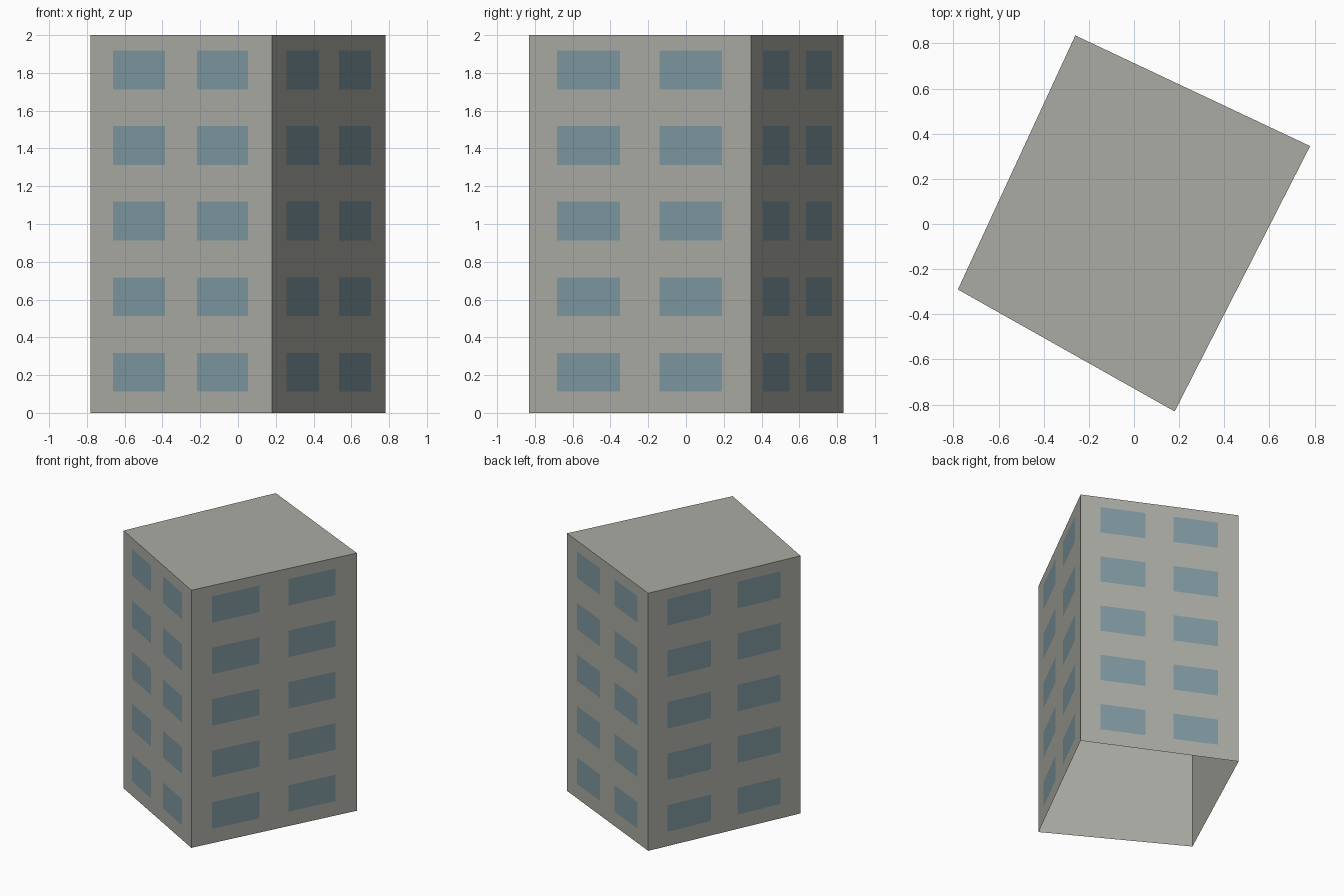
import bpy
import bmesh
from mathutils import Vector

cube = bpy.data.objects.get("Cube")
if cube:
    bpy.data.objects.remove(cube, do_unlink=True)


def material(name, rgb):
    mat = bpy.data.materials.new(name)
    mat.use_nodes = True
    mat.diffuse_color = (*rgb, 1)
    mat.node_tree.nodes["Principled BSDF"].inputs["Base Color"].default_value = (*rgb, 1)
    return mat


def make_object(name, bm, mat):
    mesh = bpy.data.meshes.new(name)
    bm.to_mesh(mesh)
    bm.free()
    mesh.materials.append(mat)
    obj = bpy.data.objects.new(name, mesh)
    bpy.context.collection.objects.link(obj)


concrete = material("warm grey concrete", (0.41, 0.41, 0.37))
glass = material("blue grey glass", (0.21, 0.315, 0.35))

HEIGHT = 2.0
FLOORS = 5
STOREY = HEIGHT / FLOORS
SILL, LINTEL = 0.113, 0.318
COLUMNS = [(0.125, 0.41), (0.587, 0.869)]  # spans along each wall
OFFSET = 0.002

# Footprint, counter-clockwise from the front left corner
corners = [Vector(p) for p in
           [(-0.78, -0.29, 0), (0.18, -0.83, 0), (0.78, 0.345, 0), (-0.26, 0.835, 0)]]
up = Vector((0, 0, 1))

# Tower shell: walls and flat roof, open underneath
bm = bmesh.new()
low = [bm.verts.new(c) for c in corners]
high = [bm.verts.new(c + up * HEIGHT) for c in corners]
for i in range(4):
    j = (i + 1) % 4
    bm.faces.new((low[i], low[j], high[j], high[i]))
bm.faces.new(high)
make_object("building_shell", bm, concrete)

# Window panes laid just over each wall
for i, side in enumerate(("front", "right", "back", "left")):
    start, end = corners[i], corners[(i + 1) % 4]
    out = (end - start).cross(up).normalized() * OFFSET
    bm = bmesh.new()
    for floor in range(FLOORS):
        z0, z1 = floor * STOREY + SILL, floor * STOREY + LINTEL
        for a, b in COLUMNS:
            pane = [(a, z0), (b, z0), (b, z1), (a, z1)]
            bm.faces.new([bm.verts.new(start.lerp(end, t) + up * z + out)
                          for t, z in pane])
    make_object(side + "_windows", bm, glass)
